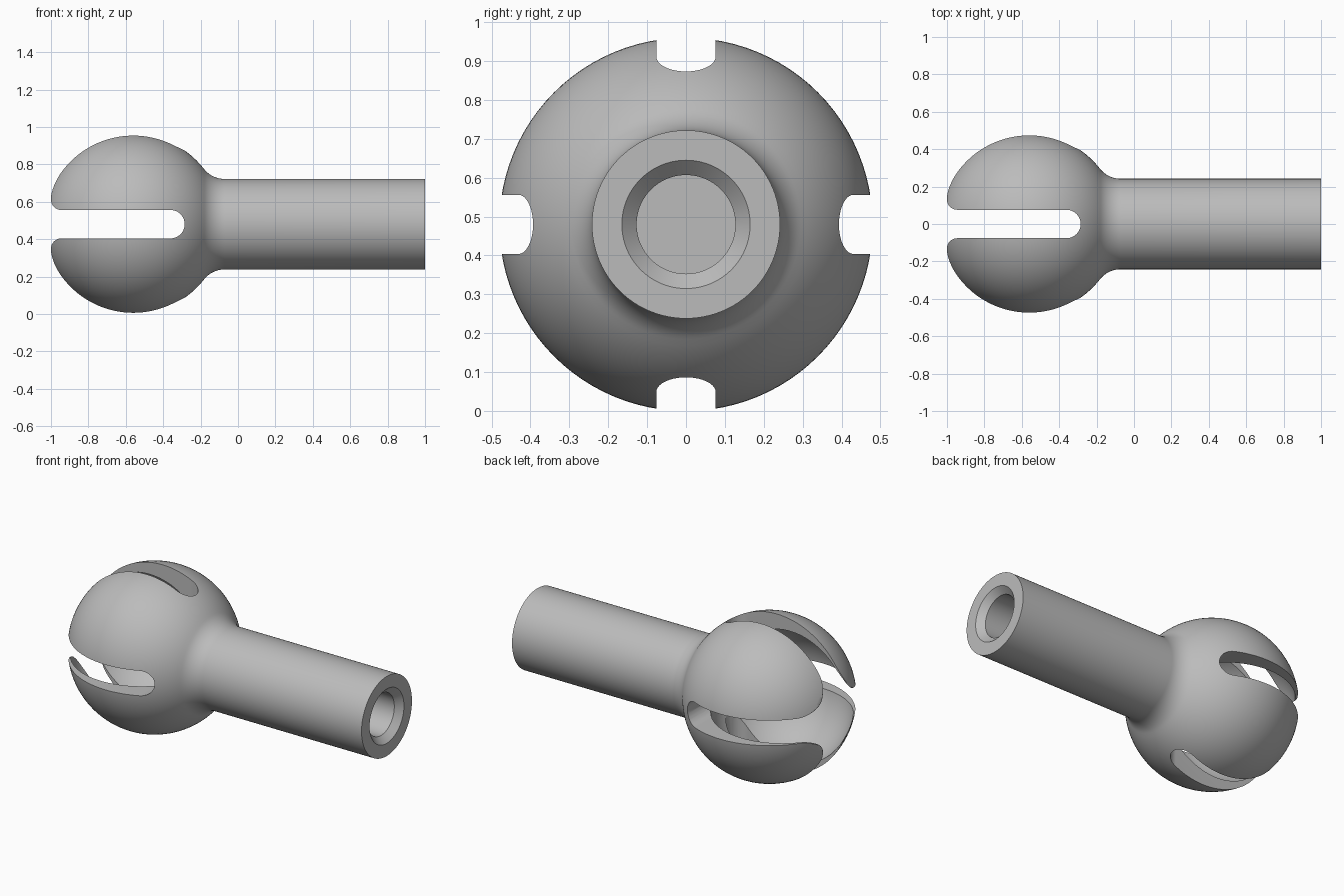
import bpy, bmesh
from math import sin, cos, pi, sqrt, atan2, radians
from mathutils import Matrix, Vector

if "Cube" in bpy.data.objects:
    bpy.data.objects.remove(bpy.data.objects["Cube"])

AXIS_Z = 0.48
BALL_X, BALL_R = -0.56, 0.48
SHAFT_R, FILLET_R = 0.242, 0.14
MOUTH_X, SLOT_HALF, SLOT_END = -1.0, 0.076, -0.285
CAVITY_R = 0.40


def arc(cx, cy, r, a0, a1, n):
    """Points on a circle from angle a0 to a1."""
    steps = [a0 + (a1 - a0) * i / n for i in range(n + 1)]
    return [(cx + r * cos(a), cy + r * sin(a)) for a in steps]


def finish(name, bm):
    bmesh.ops.recalc_face_normals(bm, faces=bm.faces)
    mesh = bpy.data.meshes.new(name)
    bm.to_mesh(mesh)
    bm.free()
    obj = bpy.data.objects.new(name, mesh)
    bpy.context.collection.objects.link(obj)
    return obj


def lathe(name, profile, steps):
    """Spin an (x, radius) profile around the x axis."""
    bm = bmesh.new()
    verts = [bm.verts.new((x, 0, r)) for x, r in profile]
    edges = [bm.edges.new(pair) for pair in zip(verts, verts[1:])]
    bmesh.ops.spin(bm, geom=verts + edges, cent=(0, 0, 0), axis=(1, 0, 0),
                   angle=2 * pi, steps=steps, use_merge=True)
    bmesh.ops.remove_doubles(bm, verts=bm.verts, dist=0.0001)
    bmesh.ops.translate(bm, verts=bm.verts, vec=(0, 0, AXIS_Z))
    return finish(name, bm)


def slot_cutter(name, turn):
    """Rounded slot with a flared mouth, running right across the ball."""
    flare = 0.055
    half = arc(MOUTH_X + flare, SLOT_HALF + flare, flare, pi, 1.5 * pi, 8)
    half = [(MOUTH_X - 0.2, SLOT_HALF + flare)] + half
    end = arc(SLOT_END - SLOT_HALF, 0, SLOT_HALF, pi / 2, -pi / 2, 20)
    outline = half + end + [(x, -z) for x, z in reversed(half)]
    bm = bmesh.new()
    face = bm.faces.new([bm.verts.new((x, -1, z)) for x, z in outline])
    side = bmesh.ops.extrude_face_region(bm, geom=[face])
    moved = [v for v in side["geom"] if isinstance(v, bmesh.types.BMVert)]
    bmesh.ops.translate(bm, verts=moved, vec=(0, 2, 0))
    bmesh.ops.rotate(bm, verts=bm.verts, matrix=Matrix.Rotation(turn, 3, "X"))
    bmesh.ops.translate(bm, verts=bm.verts, vec=(0, 0, AXIS_Z))
    cutter = finish(name, bm)
    cutter.hide_render = True
    return cutter


# Hollow ball tapering to a thin lip, set forward inside the outer ball
lip_r = sqrt(BALL_R ** 2 - (MOUTH_X - BALL_X) ** 2) - 0.004
cavity_x = MOUTH_X + sqrt(CAVITY_R ** 2 - lip_r ** 2)
lip_in = atan2(lip_r, MOUTH_X - cavity_x)
lip_out = atan2(lip_r + 0.004, MOUTH_X - BALL_X)

# Fillet tangent to both the ball and the shaft
fillet_y = SHAFT_R + FILLET_R
fillet_x = BALL_X + sqrt((BALL_R + FILLET_R) ** 2 - fillet_y ** 2)
neck = atan2(fillet_y, fillet_x - BALL_X)

profile = [(cavity_x + CAVITY_R, 0)]
profile += arc(cavity_x, 0, CAVITY_R, 0, lip_in, 40)[1:]
profile += arc(BALL_X, 0, BALL_R, lip_out, neck, 48)
profile += arc(fillet_x, fillet_y, FILLET_R, neck - pi, -pi / 2, 12)[1:]
# Shaft end with a chamfered blind bore
profile += [(1, SHAFT_R), (1, 0.165), (0.962, 0.127), (0.2, 0.127), (0.2, 0)]
body = lathe("slotted_ball_and_shaft", profile, 96)

# Two crossing slots split the ball into four petals
for name, turn in (("side_slot_cutter", 0), ("upright_slot_cutter", pi / 2)):
    cutter = slot_cutter(name, turn)
    mod = body.modifiers.new(name, "BOOLEAN")
    mod.operation, mod.solver, mod.object = "DIFFERENCE", "EXACT", cutter
    bpy.context.view_layer.objects.active = body
    bpy.ops.object.modifier_apply(modifier=mod.name)
    bpy.data.objects.remove(cutter)

# Plain grey finish
grey = bpy.data.materials.new("plain_grey")
grey.use_nodes = True
color = (0.5, 0.5, 0.5, 1)
grey.diffuse_color = color
grey.node_tree.nodes["Principled BSDF"].inputs["Base Color"].default_value = color
body.data.materials.clear()
body.data.materials.append(grey)

for obj in bpy.context.selected_objects:
    obj.select_set(False)
body.select_set(True)
bpy.context.view_layer.objects.active = body
bpy.ops.object.shade_smooth_by_angle(angle=radians(30))
